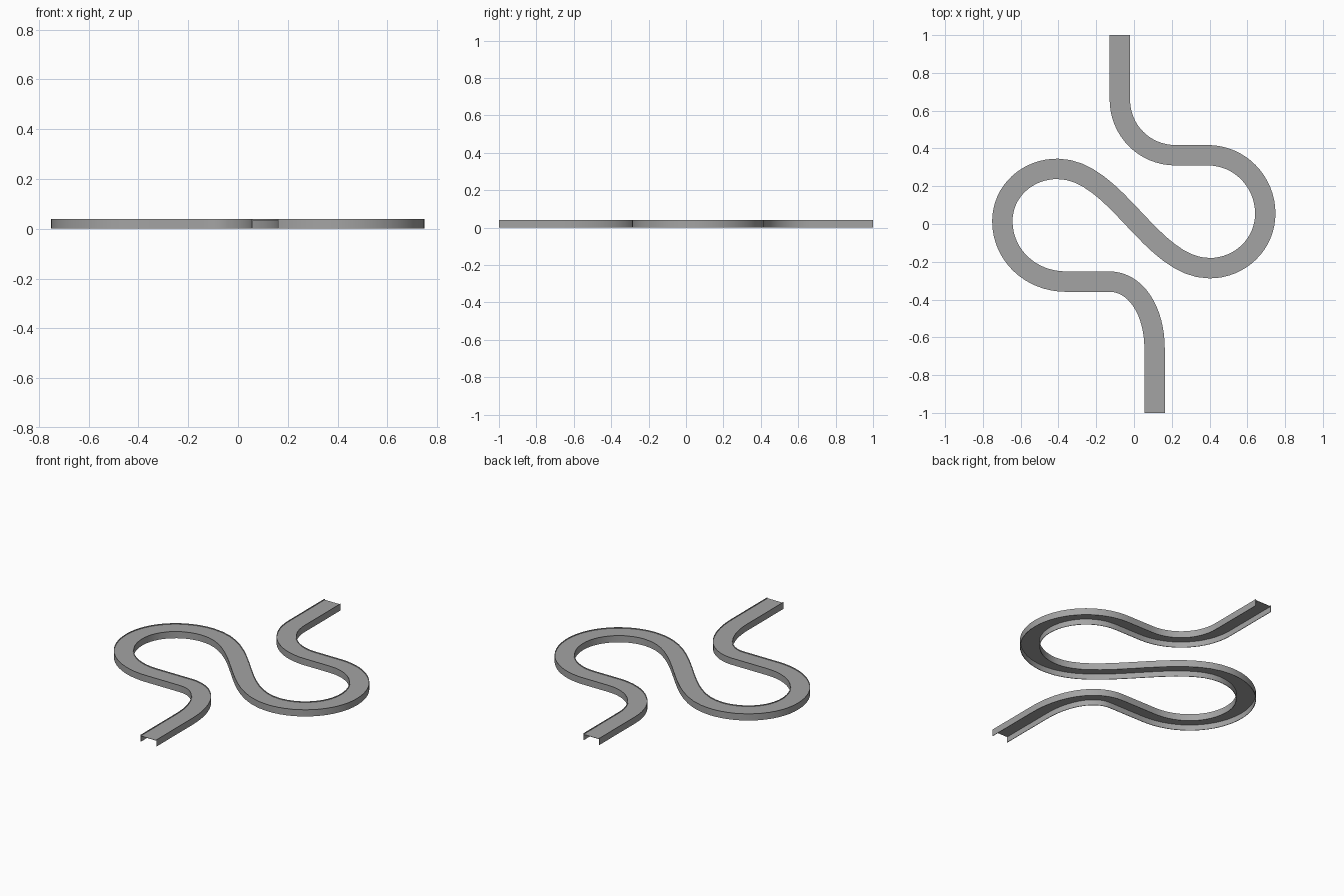
import bpy
import bmesh
import math
from mathutils import Vector
from mathutils.geometry import interpolate_bezier

cube = bpy.data.objects.get("Cube")
if cube:
    bpy.data.objects.remove(cube, do_unlink=True)

# Single grey material
grey = bpy.data.materials.new("track grey")
grey.use_nodes = True
colour = (0.37, 0.37, 0.37, 1)
grey.diffuse_color = colour
grey.node_tree.nodes["Principled BSDF"].inputs["Base Color"].default_value = colour

# Centre line knots: position, direction of travel, handle length in, handle length out
E, W, N, S = (1, 0), (-1, 0), (0, 1), (0, -1)
KNOTS = [
    ((0.109, -1.0), N, 0, 0.1),
    ((0.109, -0.66), N, 0.1, 0.2),
    ((-0.13, -0.305), W, 0.14, 0.07),
    ((-0.36, -0.305), W, 0.07, 0.19),
    ((-0.697, 0.015), N, 0.177, 0.155),
    ((-0.405, 0.292), E, 0.163, 0.31),
    ((0.4, -0.234), E, 0.31, 0.163),
    ((0.695, 0.055), N, 0.16, 0.17),
    ((0.39, 0.364), W, 0.17, 0.06),
    ((0.22, 0.364), W, 0.06, 0.165),
    ((-0.075, 0.66), N, 0.165, 0.1),
    ((-0.075, 1.0), N, 0.1, 0),
]
STEPS = 16


def centre_line():
    path = []
    for (p, d, _, out), (q, e, back, _) in zip(KNOTS, KNOTS[1:]):
        p, d, q, e = (Vector((*v, 0)) for v in (p, d, q, e))
        part = interpolate_bezier(p, p + d * out, q - e * back, q, STEPS + 1)
        path += part if not path else part[1:]
    return path


def sweep(name, profile, path):
    """Sweep a closed (sideways, height) profile along the path and cap its ends."""
    bm = bmesh.new()
    rings = []
    last = len(path) - 1
    for i, p in enumerate(path):
        t = (path[min(i + 1, last)] - path[max(i - 1, 0)]).normalized()
        side = Vector((t.y, -t.x, 0))
        rings.append([bm.verts.new(p + side * s + Vector((0, 0, z))) for s, z in profile])
    n = len(profile)
    for a, b in zip(rings, rings[1:]):
        for k in range(n):
            j = (k + 1) % n
            bm.faces.new((a[k], a[j], b[j], b[k]))
    for ring in (rings[0], rings[-1]):
        bm.faces.new(ring)
    bmesh.ops.recalc_face_normals(bm, faces=bm.faces)
    mesh = bpy.data.meshes.new(name)
    bm.to_mesh(mesh)
    bm.free()
    obj = bpy.data.objects.new(name, mesh)
    bpy.context.collection.objects.link(obj)
    mesh.materials.append(grey)
    bpy.ops.object.select_all(action='DESELECT')
    obj.select_set(True)
    bpy.context.view_layer.objects.active = obj
    bpy.ops.object.shade_smooth_by_angle(angle=math.radians(30))
    return obj


# Thin side walls with a small lip above the deck, open underneath
HALF, WALL, TOP, DECK, UNDER = 0.054, 0.003, 0.04, 0.035, 0.033
inner = HALF - WALL
right_half = [(inner, DECK), (inner, TOP), (HALF, TOP), (HALF, 0), (inner, 0), (inner, UNDER)]
left_half = [(-s, z) for s, z in reversed(right_half)]
sweep("winding_track", right_half + left_half, centre_line())
